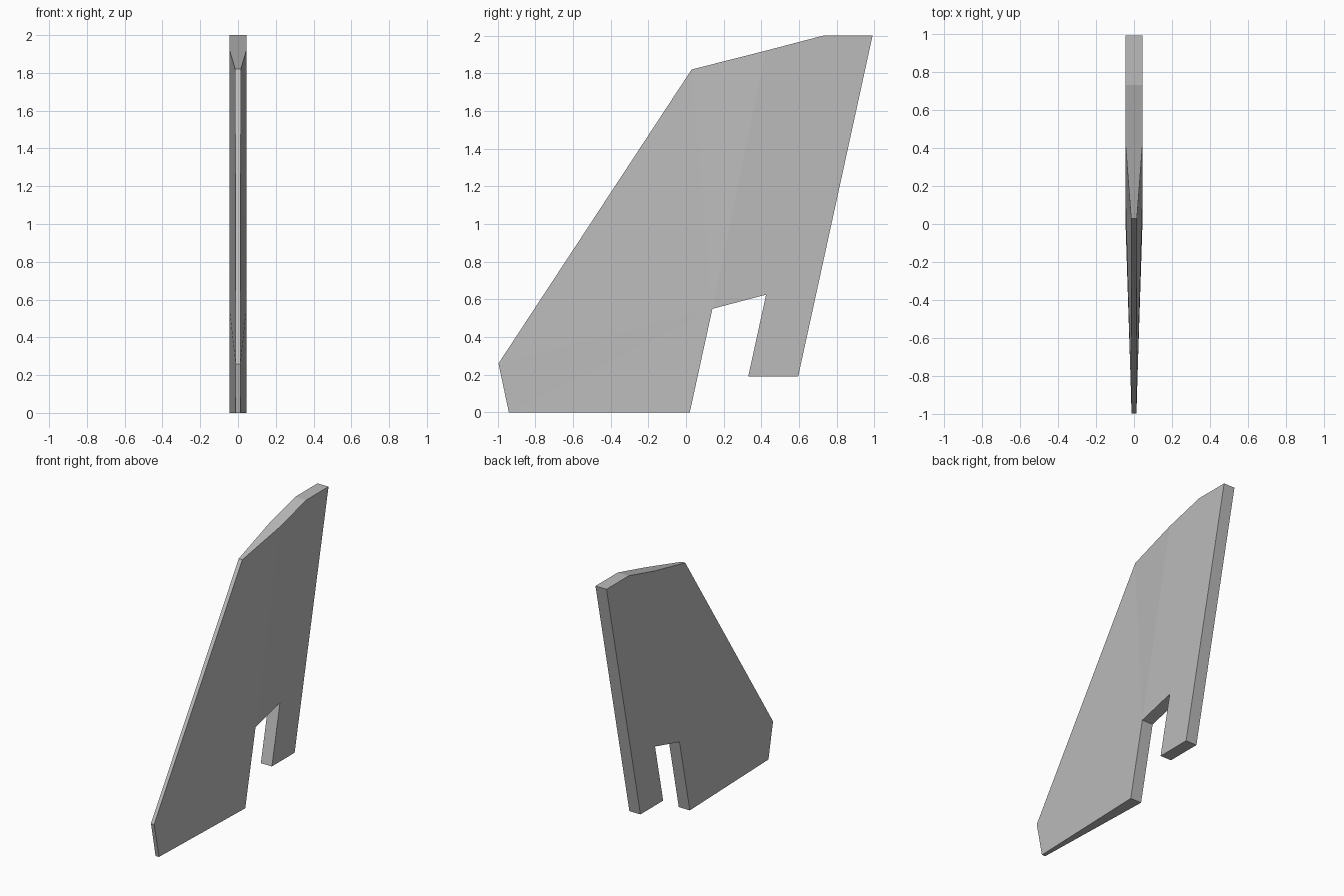
import bpy
import bmesh

cube = bpy.data.objects.get("Cube")
if cube:
    bpy.data.objects.remove(cube, do_unlink=True)

# One plain grey paint
grey = bpy.data.materials.new("plain grey")
grey.use_nodes = True
colour = (0.5, 0.5, 0.5, 1.0)
grey.diffuse_color = colour
grey.node_tree.nodes["Principled BSDF"].inputs["Base Color"].default_value = colour

FULL, THIN = 0.045, 0.015

# Outline points in the side plane: y, z, half thickness
outline = {
    "nose": (-0.995, 0.26, 0.013),
    "front_foot": (-0.94, 0.0, 0.014),
    "rear_foot": (0.02, 0.0, FULL),
    "notch_front": (0.14, 0.55, FULL),
    "notch_back": (0.425, 0.625, FULL),
    "tail_front": (0.33, 0.19, FULL),
    "tail_back": (0.595, 0.19, FULL),
    "tip_back": (0.99, 2.0, FULL),
    "tip_front": (0.73, 2.0, FULL),
    "crease_top": (0.425, 1.92, FULL),
    "lead_top": (0.03, 1.82, THIN),
}
# Side panels: thinning leading part, then the full thickness rear part
panels = [
    ("nose", "front_foot", "notch_front"),
    ("front_foot", "rear_foot", "notch_front"),
    ("nose", "notch_front", "lead_top"),
    ("notch_front", "crease_top", "lead_top"),
    ("notch_front", "notch_back", "tip_front", "crease_top"),
    ("notch_back", "tail_front", "tail_back", "tip_back", "tip_front"),
]

# Fin: mirrored panels joined by a rim around the outline
bm = bmesh.new()
sides = {s: {n: bm.verts.new((s * h, y, z)) for n, (y, z, h) in outline.items()}
         for s in (-1, 1)}
for verts in sides.values():
    for panel in panels:
        bm.faces.new([verts[n] for n in panel])
names = list(outline)
for a, b in zip(names, names[1:] + names[:1]):
    bm.faces.new([sides[-1][a], sides[-1][b], sides[1][b], sides[1][a]])
bmesh.ops.recalc_face_normals(bm, faces=bm.faces)

mesh = bpy.data.meshes.new("tail_fin")
bm.to_mesh(mesh)
bm.free()
mesh.materials.append(grey)
fin = bpy.data.objects.new("tail_fin", mesh)
bpy.context.collection.objects.link(fin)
